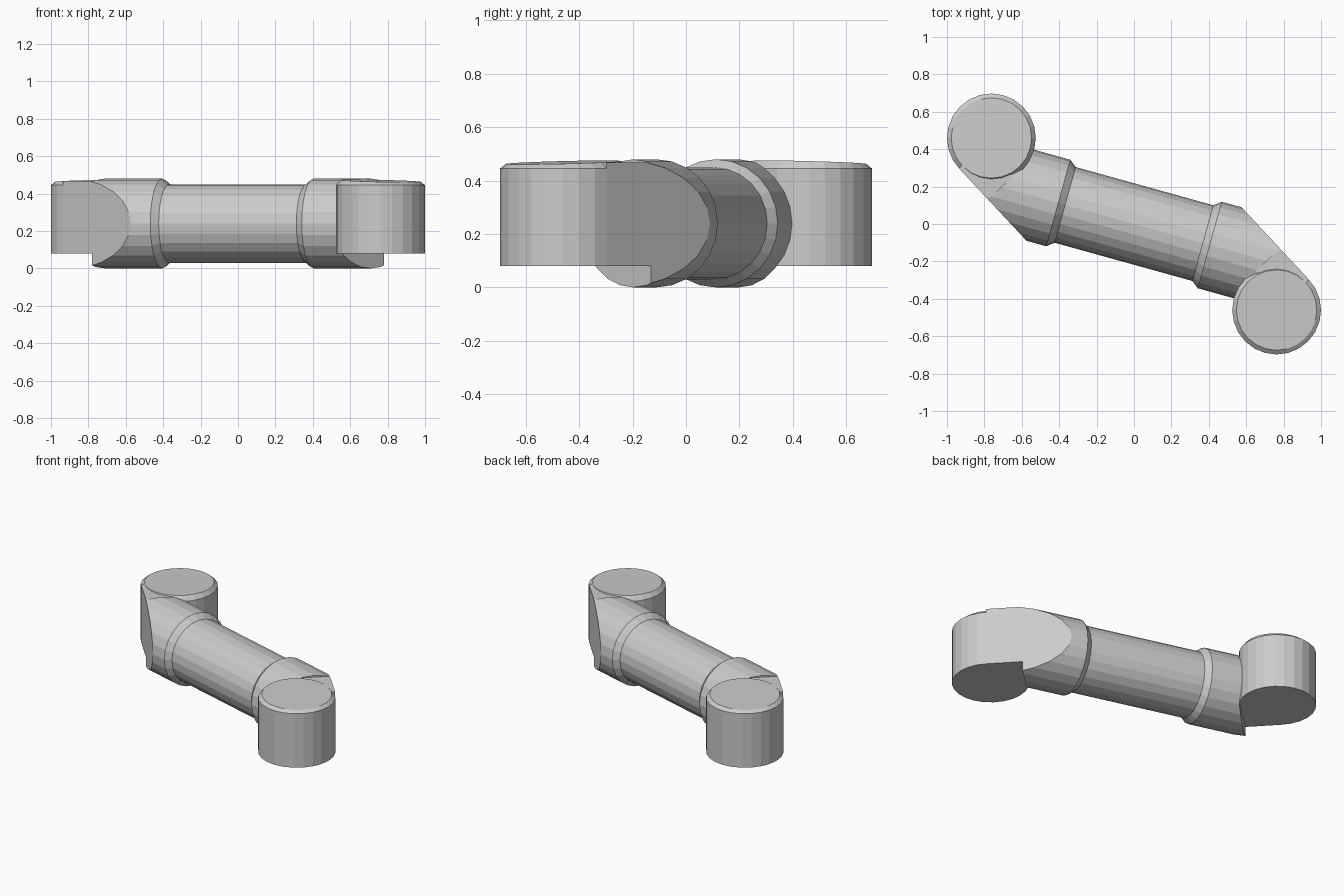
import bpy, bmesh, math
from mathutils import Vector, Matrix

if "Cube" in bpy.data.objects:
    bpy.data.objects.remove(bpy.data.objects["Cube"])

SIDES = 24
MID = 0.24                                   # height of the pipe axis
TILT = math.radians(-15.5)                   # pipe direction in plan
LEG = math.radians(-47)                      # direction of each bent end in plan
u = Vector((math.cos(LEG), math.sin(LEG), 0))
m = Vector((-u.y, u.x, 0))                   # outward normal of the mitre face
C = Vector((0.7625, -0.46, 0))               # centre of the end cap cylinder
R = 0.2375
PIPE = Matrix.Translation((0, 0, MID)) @ Matrix.Rotation(TILT, 4, 'Z') @ Matrix.Rotation(math.pi / 2, 4, 'Y')


def lathe(profile, matrix):
    """Closed solid from (radius, height) rings around local z."""
    bm = bmesh.new()
    rings = []
    for r, h in profile:
        rings.append([bm.verts.new(matrix @ Vector((
            r * math.cos(2 * math.pi * i / SIDES), r * math.sin(2 * math.pi * i / SIDES), h)))
            for i in range(SIDES)])
    for a, b in zip(rings, rings[1:]):
        for i in range(SIDES):
            j = (i + 1) % SIDES
            bm.faces.new((a[i], a[j], b[j], b[i]))
    bm.faces.new(rings[0][::-1])
    bm.faces.new(rings[-1])
    return bm


def cut(bm, point, normal):
    """Slice away the side the normal points to and cap the hole."""
    geom = bm.verts[:] + bm.edges[:] + bm.faces[:]
    res = bmesh.ops.bisect_plane(bm, geom=geom, dist=1e-5, plane_co=point, plane_no=normal, clear_outer=True)
    edges = [e for e in res['geom_cut'] if isinstance(e, bmesh.types.BMEdge)]
    bmesh.ops.contextual_create(bm, geom=edges)


def finish(name, bm, turn=0.0):
    bmesh.ops.recalc_face_normals(bm, faces=bm.faces[:])
    me = bpy.data.meshes.new(name)
    bm.to_mesh(me)
    bm.free()
    me.transform(Matrix.Rotation(turn, 4, 'Z'))
    ob = bpy.data.objects.new(name, me)
    bpy.context.collection.objects.link(ob)


# Straight middle pipe
finish("middle_pipe", lathe([(0.21, -0.5), (0.21, 0.5)], PIPE))

SLEEVE = [(0.20, 0.38), (0.21, 0.382), (0.24, 0.42), (0.24, 1.5)]
face_point = C + m * R                       # mitre face is tangent to the end cap
for side, turn in (("right", 0.0), ("left", math.pi)):
    # Collar and sleeve, mitred on the outside and stopped short of the end cap
    bm = lathe(SLEEVE, PIPE)
    cut(bm, face_point, m)
    cut(bm, Vector((0.675, -0.23, 0)), u)
    finish(side + "_sleeve", bm, turn)

    # Bend joining the sleeve to the end cap
    bm = lathe(SLEEVE, PIPE)
    cut(bm, face_point, m)
    cut(bm, C, u)
    cut(bm, Vector((0, 0, 0.08)), Vector((0, 0, -1)))
    cut(bm, Vector((0, 0, 0.468)), Vector((0, 0, 1)))
    finish(side + "_bend", bm, turn)

    # Upright end cap with a chamfered, slightly sloping top
    bm = lathe([(R, 0.08), (R, 0.445), (0.215, 0.468)], Matrix.Translation(C))
    for v in bm.verts:
        if v.co.z > 0.45:
            v.co.z -= 0.035 * (v.co - C).dot(u)
    finish(side + "_end_cap", bm, turn)
